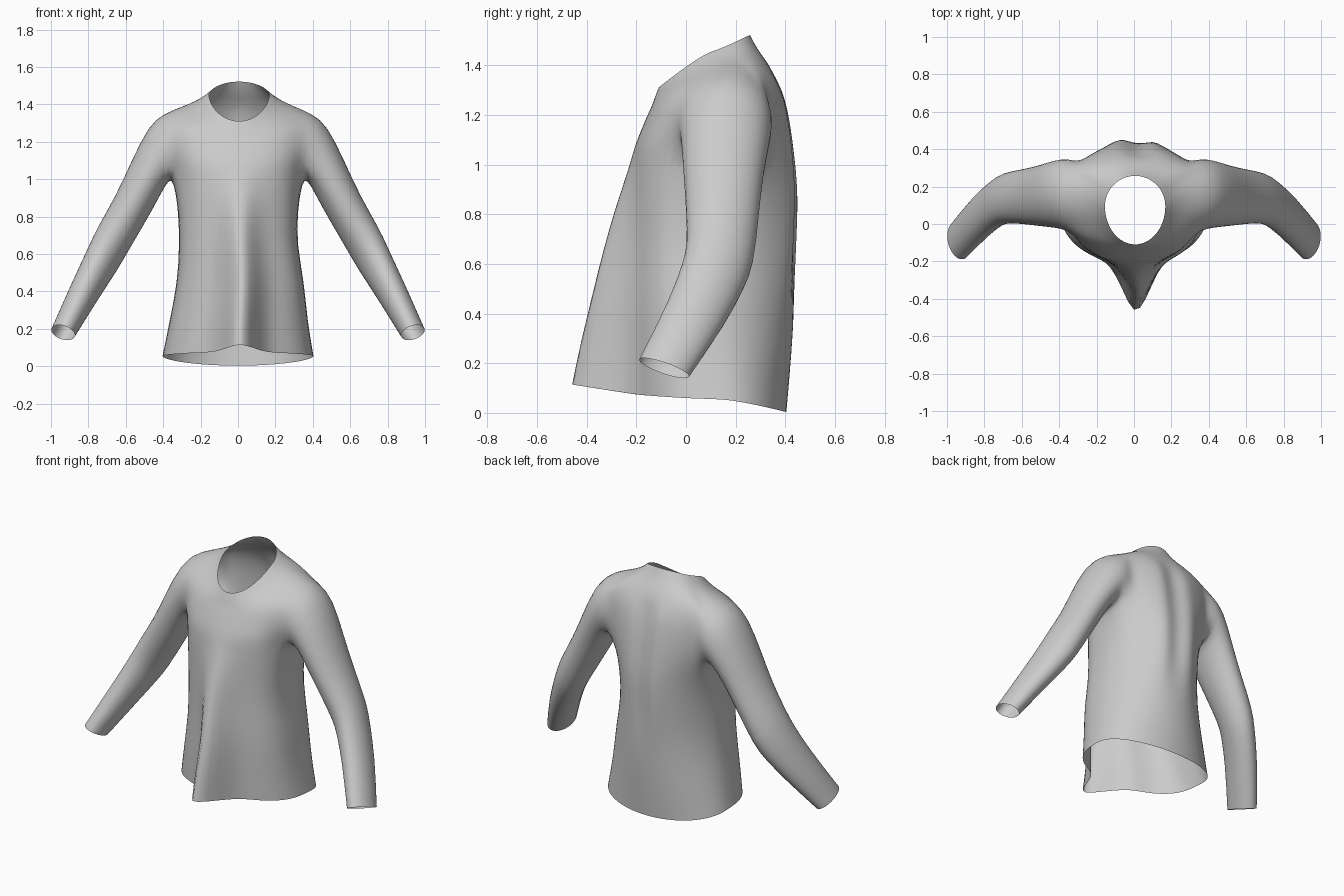
import bpy, bmesh, math
from mathutils import Vector

if "Cube" in bpy.data.objects:
    bpy.data.objects.remove(bpy.data.objects["Cube"])

N = 40  # columns around the torso

# torso rings: z front, z side, z back, half width, y front, y centre, y back,
# fold depth, front squareness, back squareness
RINGS = [
    (.075, .055, .003, .405, -.215, .14, .405, .29, .75, .88),
    (.25, .25, .25, .368, -.22, .12, .427, .238, .68, 1.0),
    (.45, .45, .45, .340, -.22, .11, .439, .18, .62, 1.12),
    (.65, .65, .65, .315, -.215, .11, .450, .13, .57, 1.2),
    (.82, .82, .82, .320, -.215, .12, .457, .077, .57, 1.2),
    (.93, .93, .93, .335, -.215, .14, .453, .037, .57, 1.15),
    (1.02, 1.02, 1.03, .355, -.21, .16, .440, .012, .6, 1.0),
    (1.08, 1.10, 1.12, .365, -.205, .16, .428, 0, .6, .88),
    (1.14, 1.19, 1.22, .370, -.18, .16, .410, 0, .6, .75),
    (1.19, 1.27, 1.30, .380, -.16, .16, .388, 0, .65, .68),
    (1.23, 1.35, 1.37, .385, -.14, .16, .353, 0, .7, .68),
    (1.26, 1.39, 1.42, .300, -.13, .15, .322, 0, .8, .8),
    (1.285, 1.415, 1.465, .220, -.12, .13, .287, 0, .9, .95),
    (1.31, 1.452, 1.522, .162, -.11, .095, .258, 0, 1, 1),
]
# sleeve rings: centre, outward axis, forward axis, inset at front and back
SLEEVE = [
    ((.377, .165, 1.195), (.025, 0, .165), (0, -.195, 0), .025),
    ((.430, .163, 1.135), (.048, 0, .157), (0, -.188, 0), .01),
    ((.51, .150, .972), (.062, 0, .122), (0, -.163, 0), 0),
    ((.595, .147, .805), (.060, 0, .104), (0, -.148, .01), 0),
    ((.692, .140, .640), (.066, .003, .094), (-.003, -.136, .035), 0),
    ((.735, .112, .555), (.070, .005, .070), (-.006, -.126, .045), 0),
    ((.815, .048, .41), (.071, .005, .045), (-.010, -.116, .045), 0),
    ((.935, -.088, .18), (.063, .005, .022), (-.012, -.102, .035), 0),
]
HOLE_LOW, HOLE_TOP, HALF = 6, 10, 3  # armhole rings and half its columns


def torso_point(ring, i):
    zf, zs, zb, w, yf, yc, yb, fold, ef, eb = ring
    t = 2 * math.pi * i / N
    c, x = math.cos(t), w * math.sin(t)
    k = abs(c) if abs(c) > 1e-6 else 0
    if c > 0:
        # front with the centre fold
        g = math.exp(-((x - .012) / .084) ** 2)
        y = yc + (yf - yc) * k ** ef - fold * g
        z = zs + (zf - zs) * k ** 1.15 + fold * .16 * g
    else:
        # back with a shallow crease
        y = yc + (yb - yc) * k ** eb
        if .5 < zs < 1.3:
            y += .012 * math.exp(-((abs(x - .02) - .1) / .04) ** 2)
            y -= .03 * math.exp(-((x - .02) / .05) ** 2)
        z = zs + (zb - zs) * k ** 1.15
    # slight sideways lean at the neck and below the waist
    lean = .006 if zs > 1.4 else .016 * math.exp(-((zs - .42) / .13) ** 2)
    return Vector((x + lean, y, z))


def sleeve_point(ring, i, side):
    c, a, b, inset = ring
    t = 2 * math.pi * (i - HALF) / 20
    p = Vector(c) - Vector(a) * math.cos(t) - Vector(b) * math.sin(t)
    p.x = (p.x - inset * math.sin(t) ** 2) * side
    return p


bm = bmesh.new()
# torso, leaving out the armholes
grid = [[bm.verts.new(torso_point(r, i)) for i in range(N)] for r in RINGS]
for r in range(len(RINGS) - 1):
    for i in range(N):
        at_side = any(m - HALF <= i < m + HALF for m in (N // 4, 3 * N // 4))
        if at_side and HOLE_LOW <= r < HOLE_TOP:
            continue
        j = (i + 1) % N
        bm.faces.new((grid[r][i], grid[r][j], grid[r + 1][j], grid[r + 1][i]))

# sleeves grown from the armhole edges
for side in (1, -1):
    col = lambda k: N // 4 + k if side > 0 else 3 * N // 4 - k
    path = [(HOLE_LOW, k) for k in range(-HALF, HALF + 1)]
    path += [(r, HALF) for r in range(HOLE_LOW + 1, HOLE_TOP + 1)]
    path += [(HOLE_TOP, k) for k in range(HALF - 1, -HALF - 1, -1)]
    path += [(r, -HALF) for r in range(HOLE_TOP - 1, HOLE_LOW, -1)]
    loop = [grid[r][col(k)] for r, k in path]
    for i, v in enumerate(loop):
        v.co = sleeve_point(SLEEVE[0], i, side)
    for ring in SLEEVE[1:]:
        new = [bm.verts.new(sleeve_point(ring, i, side)) for i in range(20)]
        for i in range(20):
            j = (i + 1) % 20
            bm.faces.new((loop[i], loop[j], new[j], new[i]))
        loop = new

# drop unused vertices inside the armholes
bmesh.ops.delete(bm, geom=[v for v in bm.verts if not v.link_faces], context='VERTS')
# relax the shoulder seams
seam = [v for v in bm.verts if not v.is_boundary and .22 < abs(v.co.x) < .44 and v.co.z > .9]
for _ in range(2):
    bmesh.ops.smooth_vert(bm, verts=seam, factor=.3, use_axis_x=True, use_axis_y=True, use_axis_z=True)
bmesh.ops.recalc_face_normals(bm, faces=bm.faces)

mesh = bpy.data.meshes.new("shirt")
bm.to_mesh(mesh)
bm.free()
for p in mesh.polygons:
    p.use_smooth = True
shirt = bpy.data.objects.new("shirt", mesh)
bpy.context.collection.objects.link(shirt)
fabric = bpy.data.materials.new("light grey fabric")
fabric.diffuse_color = (.6, .6, .6, 1)
fabric.use_nodes = True
fabric.node_tree.nodes["Principled BSDF"].inputs["Base Color"].default_value = fabric.diffuse_color
mesh.materials.append(fabric)
sub = shirt.modifiers.new("smooth cloth", 'SUBSURF')
sub.levels = sub.render_levels = 1
